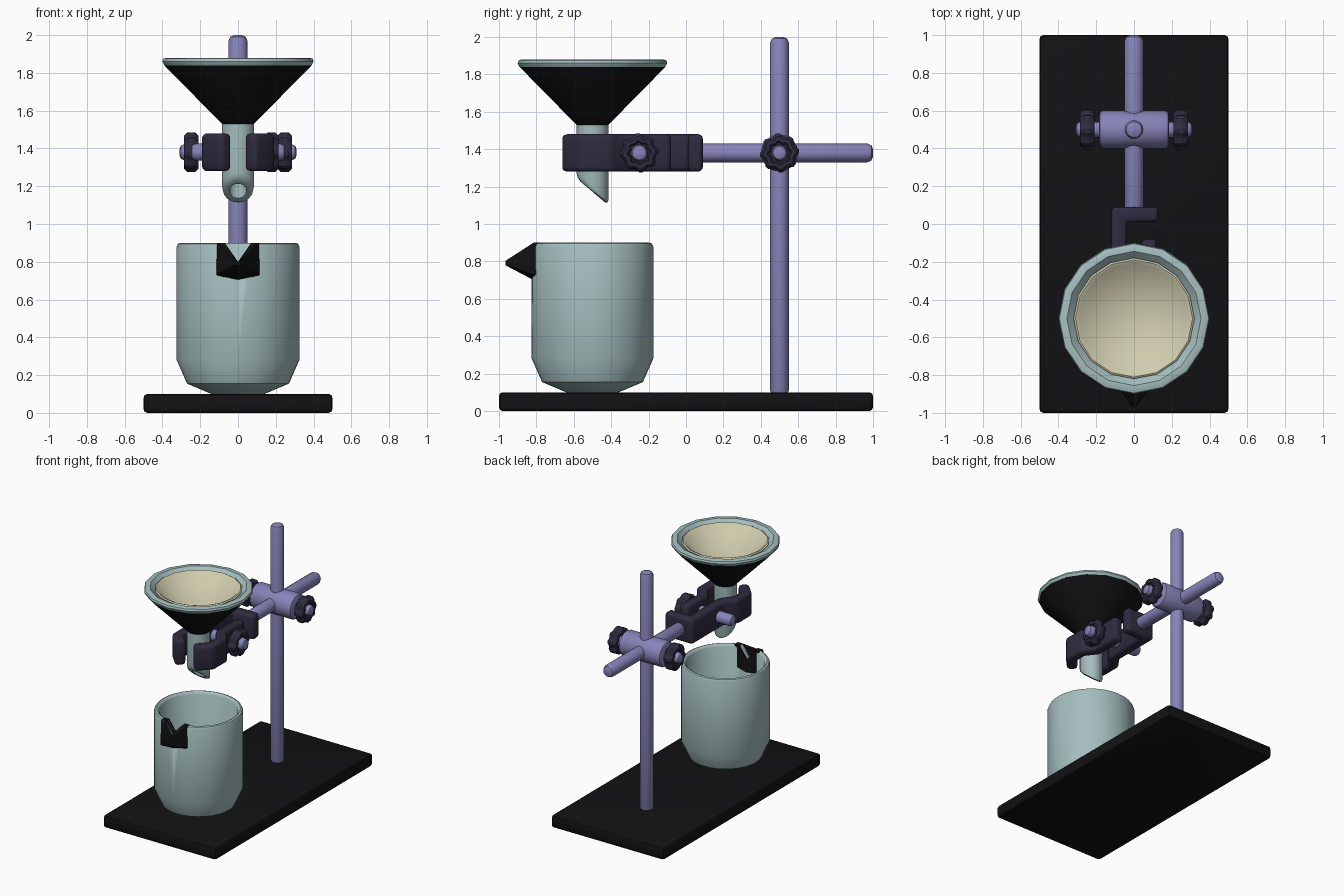
import bpy, bmesh
from math import cos, sin, pi, radians
from mathutils import Vector, Matrix

if "Cube" in bpy.data.objects:
    bpy.data.objects.remove(bpy.data.objects["Cube"])


def material(name, rgb):
    m = bpy.data.materials.new(name)
    m.diffuse_color = (*rgb, 1)
    m.use_nodes = True
    m.node_tree.nodes["Principled BSDF"].inputs["Base Color"].default_value = m.diffuse_color
    return m


BLACK = material("black", (0.006, 0.006, 0.007))
STEEL = material("violet_steel", (0.24, 0.23, 0.48))
NAVY = material("dark_navy", (0.028, 0.024, 0.05))
GLASS = material("pale_glass", (0.38, 0.52, 0.52))
PAPER = material("filter_cream", (0.62, 0.60, 0.42))


def finish(name, bm, mat, angle=40):
    bmesh.ops.recalc_face_normals(bm, faces=bm.faces[:])
    me = bpy.data.meshes.new(name)
    bm.to_mesh(me)
    bm.free()
    ob = bpy.data.objects.new(name, me)
    bpy.context.collection.objects.link(ob)
    me.materials.append(mat)
    bpy.ops.object.select_all(action='DESELECT')
    ob.select_set(True)
    bpy.context.view_layer.objects.active = ob
    bpy.ops.object.shade_smooth_by_angle(angle=radians(angle))
    return ob


def bevel_all(bm, width, segs):
    bmesh.ops.bevel(bm, geom=bm.edges[:], offset=width, segments=segs,
                    profile=0.5, affect='EDGES')


AXES = {'X': Matrix.Rotation(pi / 2, 4, 'Y'), 'Y': Matrix.Rotation(-pi / 2, 4, 'X'),
        'Z': Matrix.Identity(4)}


def lathe(name, profile, mat, at=(0, 0, 0), axis='Z', n=16, closed=False,
          warp=None, lobes=0.0):
    """Spin (radius, height) points; lobes shrinks every second column."""
    bm = bmesh.new()
    rings = []
    for r, h in profile:
        ring = []
        for i in range(n):
            a = 2 * pi * i / n
            k = 1 - lobes * (i // 2 % 2)
            p = Vector((r * k * cos(a), r * k * sin(a), h))
            ring.append(bm.verts.new(warp(p) if warp else p))
        rings.append(ring)
    pairs = list(zip(rings, rings[1:])) + ([(rings[-1], rings[0])] if closed else [])
    for a, b in pairs:
        for i in range(n):
            j = (i + 1) % n
            bm.faces.new((a[i], a[j], b[j], b[i]))
    bmesh.ops.remove_doubles(bm, verts=bm.verts[:], dist=1e-5)
    bm.transform(Matrix.Translation(at) @ AXES[axis])
    return finish(name, bm, mat)


def rod(name, r, lo, hi, mat, at=(0, 0, 0), axis='Z', b=0.03, n=16):
    """Cylinder with rounded ends."""
    end = [(r - b, 0), (r - 0.3 * b, 0.3 * b), (r, b)]
    prof = [(0, lo)] + [(q, lo + h) for q, h in end]
    prof += [(q, hi - h) for q, h in reversed(end)] + [(0, hi)]
    return lathe(name, prof, mat, at, axis, n)


def knob(name, lo, hi, at):
    """Lobed thumb wheel around the x axis, dished faces."""
    prof = [(0, lo + .015), (.055, lo + .015), (.065, lo), (.088, lo), (.105, lo + .018),
            (.105, hi - .018), (.088, hi), (.065, hi), (.055, hi - .015), (0, hi - .015)]
    return lathe(name, prof, NAVY, at, 'X', 32, lobes=0.13)


def ribbon(name, path, width, z0, z1, mat):
    """Bar of constant width following a flat path, with rounded edges."""
    pts = [Vector(p) for p in path]
    left, right = [], []
    for i, p in enumerate(pts):
        d1 = (p - pts[i - 1]).normalized() if i else (pts[1] - p).normalized()
        d2 = (pts[i + 1] - p).normalized() if i < len(pts) - 1 else d1
        n1, n2 = Vector((-d1.y, d1.x)), Vector((-d2.y, d2.x))
        off = (n1 + n2) * (width / 2 / (1 + n1.dot(n2)))
        left.append(p + off)
        right.append(p - off)
    outline = left + right[::-1]
    bm = bmesh.new()
    f = bm.faces.new([bm.verts.new((p.x, p.y, z0)) for p in outline])
    up = bmesh.ops.extrude_face_region(bm, geom=[f])
    bmesh.ops.translate(bm, vec=(0, 0, z1 - z0),
                        verts=[g for g in up['geom'] if isinstance(g, bmesh.types.BMVert)])
    bevel_all(bm, 0.025, 3)
    return finish(name, bm, mat)


def loft(name, sections, mat, angle=40):
    """Join equal-length point rings and cap both ends."""
    bm = bmesh.new()
    rings = [[bm.verts.new(p) for p in s] for s in sections]
    n = len(rings[0])
    for a, b in zip(rings, rings[1:]):
        for i in range(n):
            bm.faces.new((a[i], a[(i + 1) % n], b[(i + 1) % n], b[i]))
    bm.faces.new(rings[0])
    bm.faces.new(rings[-1])
    return finish(name, bm, mat, angle)


# Base plate
bm = bmesh.new()
bmesh.ops.create_cube(bm, size=1, matrix=Matrix.Translation((0, 0, 0.05)) @
                      Matrix.Diagonal((1, 2, 0.1, 1)))
bevel_all(bm, 0.02, 2)
finish("base_plate", bm, BLACK)

# Stand rods and the cross boss
H = 1.38
rod("upright_rod", 0.05, 0.08, 2.0, STEEL, (0, 0.5, 0))
rod("cross_rod", 0.05, 0.04, 1.0, STEEL, (0, 0, H), 'Y')
rod("boss_head", 0.1, -0.185, 0.185, STEEL, (0, 0.5, H), 'X', 0.02)
rod("boss_screw", 0.042, -0.31, 0.31, STEEL, (0, 0.5, H), 'X', 0.025)
for side, s in (("left", -1), ("right", 1)):
    lo, hi = sorted((s * 0.21, s * 0.285))
    knob("boss_knob_" + side, lo, hi, (0, 0.5, H))

# Clamp jaws gripping the funnel stem
grip = [(0.08, -0.33), (0.15, -0.42), (0.15, -0.55), (0.06, -0.645)]
ribbon("right_jaw", [(0.08, -0.08)] + grip, 0.08, 1.28, 1.48, NAVY)
ribbon("left_jaw", [(0.13, 0.05), (-0.08, 0.05)] + [(-x, y) for x, y in grip],
       0.08, 1.28, 1.48, NAVY)
rod("clamp_screw", 0.045, -0.25, 0.25, STEEL, (0, -0.25, H), 'X', 0.025)
knob("clamp_knob", 0.14, 0.215, (0, -0.25, H))


# Funnel with a slanted stem tip
def slant(p):
    if p.z < 1.4:
        p.z -= p.y * 0.85
    return p


funnel = lathe("funnel", [(.045, 1.175), (.065, 1.172), (.08, 1.182), (.085, 1.2), (.085, 1.53),
                          (.39, 1.84), (.4, 1.86), (.395, 1.875), (.38, 1.88), (.355, 1.88),
                          (.34, 1.865), (.045, 1.56)],
               GLASS, (0, -0.5, 0), n=16, closed=True, warp=slant)
funnel.data.materials.append(BLACK)
for f in funnel.data.polygons:          # dark outer cone
    if f.normal.z < -0.5 and 1.6 < f.center.z < 1.75:
        f.material_index = 1

# Filter paper cone
lathe("filter_paper", [(0, 1.535), (.315, 1.85), (.32, 1.862), (.31, 1.868),
                       (.292, 1.86), (0, 1.565)], PAPER, (0, -0.5, 0))

# Beaker
beaker = lathe("beaker", [(0, .1), (.14, .1), (.27, .155), (.325, .28), (.325, .88), (.318, .895),
                          (.305, .9), (.295, .895), (.285, .88), (.285, .29), (.24, .19),
                          (.13, .14), (0, .14)], GLASS, (0, -0.5, 0), n=32)

# V notch cut through the beaker lip
notch = [(-.084, .92), (0, .80), (.084, .92)]
cutter = loft("notch_cutter", [[(x, y, z) for x, z in notch] for y in (-.95, -.7)], BLACK)
cutter.hide_render = True
mod = beaker.modifiers.new("notch", 'BOOLEAN')
mod.object, mod.solver = cutter, 'EXACT'
bpy.context.view_layer.objects.active = beaker
bpy.ops.object.modifier_apply(modifier="notch")
bpy.data.objects.remove(cutter)

# Pouring spout: notched block tapering to a blunt tip
lip = [(-.11, .9), (-.115, .73), (0, .70), (.115, .73), (.11, .9), (.07, .9), (0, .80), (-.07, .9)]
loft("beaker_spout", [[(x * k, y, .79 + (z - .79) * k) for x, z in lip]
                      for y, k in ((-.77, 1), (-.815, 1), (-.965, .12))], BLACK, 25)
